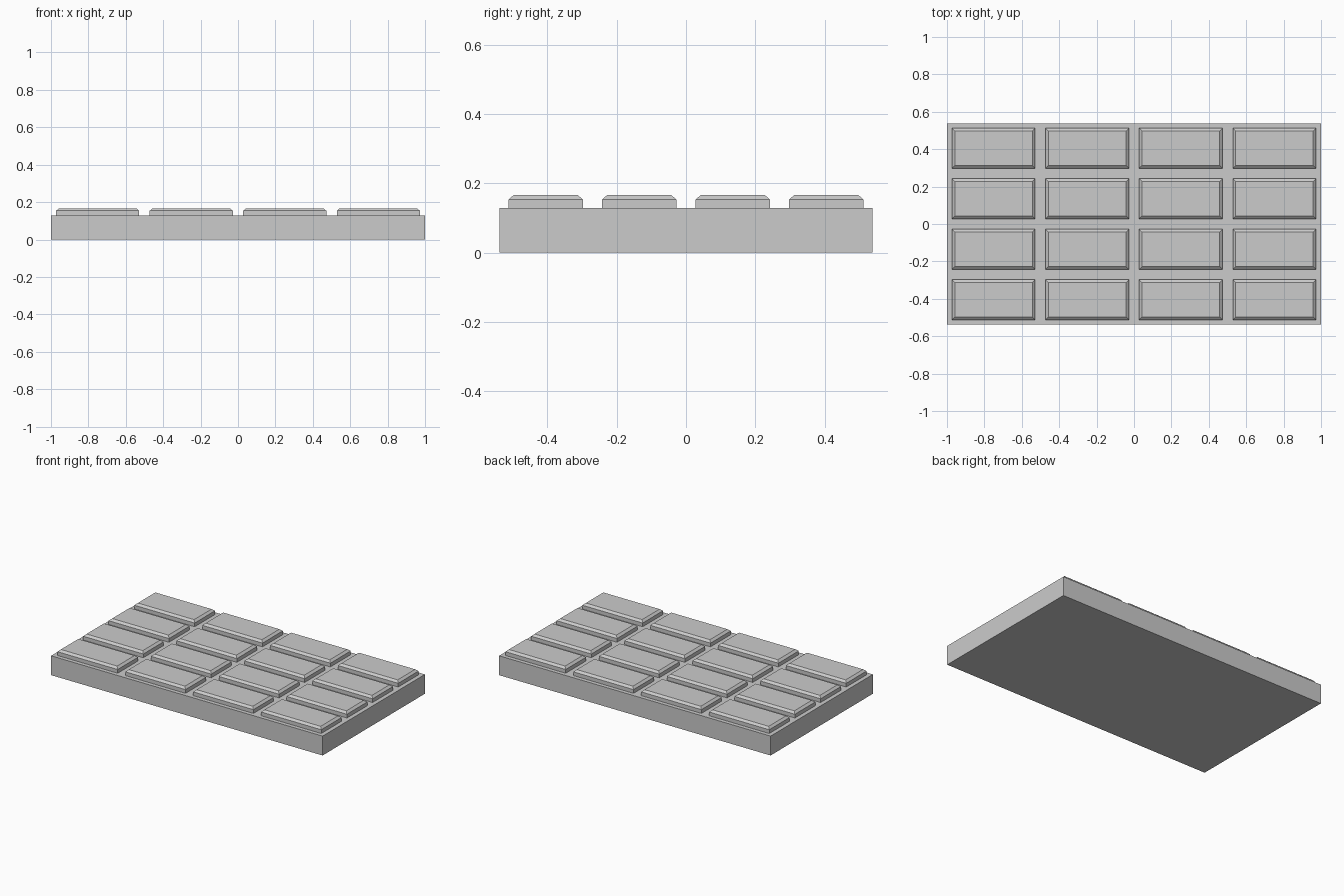
import bpy, bmesh

if "Cube" in bpy.data.objects:
    bpy.data.objects.remove(bpy.data.objects["Cube"])

LENGTH, WIDTH = 2.0, 1.076
BASE_TOP = 0.129
EDGE_Z, TOP_Z = 0.154, 0.167
COLS, ROWS = 4, 4
TILE_X, TILE_Y = 0.444, 0.214
PITCH_X, PITCH_Y = 0.5, 0.27
CHAMFER = 0.015


def add_block(bm, sx, sy, z0, z1):
    """Box centred on the z axis between two heights."""
    geom = bmesh.ops.create_cube(bm, size=1.0)
    for v in geom["verts"]:
        v.co = (v.co.x * sx, v.co.y * sy, z1 if v.co.z > 0 else z0)


def make_object(name, bm, location=(0, 0, 0)):
    mesh = bpy.data.meshes.new(name)
    bm.normal_update()
    bm.to_mesh(mesh)
    bm.free()
    obj = bpy.data.objects.new(name, mesh)
    obj.location = location
    bpy.context.collection.objects.link(obj)
    return obj


# Flat slab underneath
bm = bmesh.new()
add_block(bm, LENGTH, WIDTH, 0.0, BASE_TOP)
make_object("base_slab", bm)

# One raised segment: straight sides, chamfered top rim
bm = bmesh.new()
add_block(bm, TILE_X, TILE_Y, BASE_TOP - 0.004, EDGE_Z)
bm.normal_update()
top = max(bm.faces, key=lambda f: f.calc_center_median().z)
bmesh.ops.inset_region(bm, faces=[top], thickness=CHAMFER, use_even_offset=True)
for v in top.verts:
    v.co.z = TOP_Z
first = make_object("segment_1_1", bm)

# Grid of segments sharing the same mesh
for r in range(ROWS):
    for c in range(COLS):
        tile = first
        if r or c:
            tile = bpy.data.objects.new(f"segment_{r + 1}_{c + 1}", first.data)
            bpy.context.collection.objects.link(tile)
        tile.location = ((c - (COLS - 1) / 2) * PITCH_X,
                         (r - (ROWS - 1) / 2) * PITCH_Y, 0)
